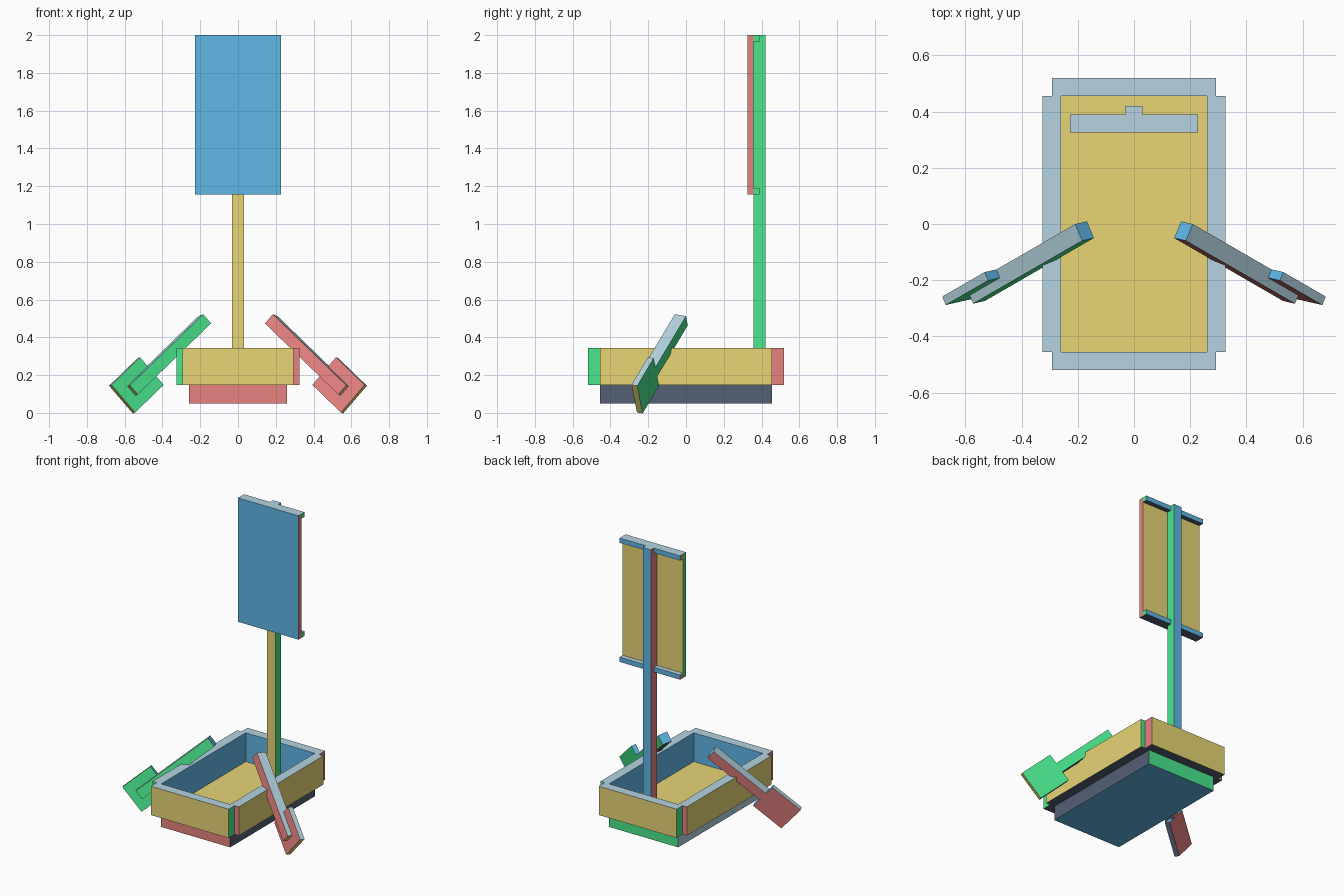
import bpy, math
from mathutils import Matrix, Vector

if "Cube" in bpy.data.objects:
    bpy.data.objects.remove(bpy.data.objects["Cube"])

U = 0.0325  # base block unit


def srgb(r, g, b):
    lin = lambda c: c / 12.92 if c <= 0.04045 else ((c + 0.055) / 1.055) ** 2.4
    return (lin(r / 255), lin(g / 255), lin(b / 255), 1)


PALETTE = [("yellow", (240, 221, 122)), ("blue", (100, 190, 240)),
           ("green", (74, 233, 143)), ("red", (241, 136, 134)),
           ("pale_grey", (181, 212, 225)), ("slate", (84, 96, 115))]
mats = []
for mat_name, rgb in PALETTE:
    m = bpy.data.materials.new(mat_name)
    m.diffuse_color = srgb(*rgb)
    m.use_nodes = True
    m.node_tree.nodes["Principled BSDF"].inputs["Base Color"].default_value = m.diffuse_color
    mats.append(m)


def box(name, lo, hi, frame=Matrix.Identity(3), origin=(0, 0, 0)):
    """Box in a local frame; each face is coloured by its local direction."""
    verts = [Vector(origin) + frame @ Vector((x, y, z))
             for x in (lo[0], hi[0]) for y in (lo[1], hi[1]) for z in (lo[2], hi[2])]
    # order: front, back, right, left, top, bottom (matches the palette)
    faces = [(0, 4, 5, 1), (2, 3, 7, 6), (4, 6, 7, 5),
             (0, 1, 3, 2), (1, 5, 7, 3), (0, 2, 6, 4)]
    me = bpy.data.meshes.new(name)
    me.from_pydata(verts, [], faces)
    for m in mats:
        me.materials.append(m)
    for i, p in enumerate(me.polygons):
        p.material_index = i
    ob = bpy.data.objects.new(name, me)
    bpy.context.collection.objects.link(ob)
    return ob


def turn(deg, axis="Z"):
    return Matrix.Rotation(math.radians(deg), 3, axis)


# Hull floor, tipped so its local front faces up
Z0, Z1, Z2 = 0.05, 0.147, 0.343
tip = Matrix(((0, 0, -1), (1, 0, 0), (0, -1, 0))).transposed()
tip = Matrix(((0, 0, -1), (-1, 0, 0), (0, -1, 0)))  # local x -> -y, y -> -z, z -> -x
tip = Matrix(((0, 0, -1), (1, 0, 0), (0, -1, 0)))   # local x -> +y, y -> -z, z -> -x
box("hull_floor", (-14 * U, -Z1, -8 * U), (14 * U, -Z0, 8 * U), tip)

# Hull walls, each turned so its local front faces outward
for name, angle, half, near in (("front_wall", 0, 9, 14), ("right_wall", 90, 14, 8),
                                ("back_wall", 180, 9, 14), ("left_wall", -90, 14, 8)):
    box(name, (-half * U, -(near + 2) * U, Z1), (half * U, -near * U, Z2), turn(angle))

# Mast, sail and the two sail rails
S0, S1 = 0.325, 0.357
box("mast", (-U * 0.95, S1, Z0 + 0.006), (U * 0.95, 0.42, 2.0))
box("sail", (-7 * U, -S1, 1.157), (7 * U, -S0, 2.0), turn(180))
for name, z in (("lower_rail", 1.157), ("upper_rail", 2.0 - U)):
    box(name, (-7 * U, S1, z), (7 * U, S1 + U, z + U))

# Oars: local -y runs down the shaft, z is the blade width, x the thickness
for side, s in (("right", 1), ("left", -1)):
    frame = turn(60 * s) @ turn(40, "X") @ turn(11.25 * s, "Y")
    grip = (0.176 * s, -0.025, 0.493)
    box(side + "_oar_shaft", (-U, -18 * U, -U), (U, 0, U), frame, grip)
    x0, x1 = sorted((0, s * 1.01 * U))
    box(side + "_oar_blade", (x0, -20 * U, -3 * U), (x1, -13 * U, 3 * U), frame, grip)
